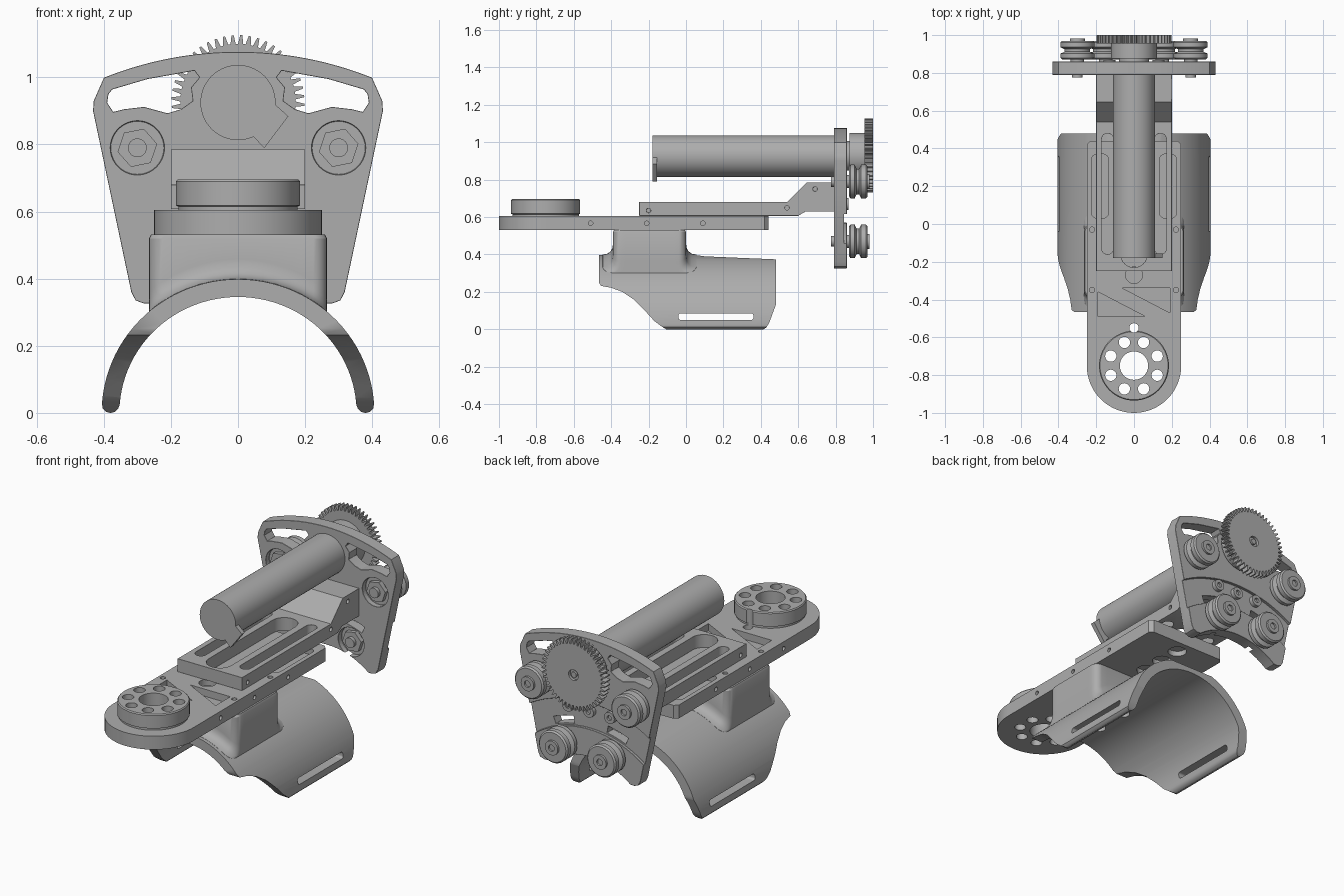
import bpy, bmesh, math
from math import sin, cos, pi, radians
from mathutils import Vector

if "Cube" in bpy.data.objects:
    bpy.data.objects.remove(bpy.data.objects["Cube"])

grey = bpy.data.materials.new("machined_grey")
grey.use_nodes = True
grey.diffuse_color = (0.42, 0.42, 0.42, 1)
grey.node_tree.nodes["Principled BSDF"].inputs["Base Color"].default_value = (0.42, 0.42, 0.42, 1)

AXES = {"x": lambda u, v, w: (w, u, v), "y": lambda u, v, w: (u, w, v), "z": lambda u, v, w: (u, v, w)}


def finish(name, bm):
    bmesh.ops.recalc_face_normals(bm, faces=bm.faces)
    me = bpy.data.meshes.new(name)
    bm.to_mesh(me)
    bm.free()
    me.materials.append(grey)
    ob = bpy.data.objects.new(name, me)
    bpy.context.collection.objects.link(ob)
    return ob


def loft(name, rings, caps=True):
    """Skin a list of closed rings of 3D points."""
    bm = bmesh.new()
    rows = [[bm.verts.new(p) for p in ring] for ring in rings]
    n = len(rows[0])
    for a, b in zip(rows, rows[1:]):
        for i in range(n):
            bm.faces.new((a[i], a[(i + 1) % n], b[(i + 1) % n], b[i]))
    if caps:
        bm.faces.new(rows[0])
    bm.faces.new(rows[-1])
    return finish(name, bm)


def prism(name, pts, lo, hi, axis="z"):
    return loft(name, [[AXES[axis](u, v, w) for u, v in pts] for w in (lo, hi)])


def circle(u, v, r, n=40, start=0.0):
    return [(u + r * cos(start + 2 * pi * i / n), v + r * sin(start + 2 * pi * i / n)) for i in range(n)]


def arc(r, a, b, n=16):
    """Arc about the origin, angles in degrees from vertical."""
    return [(r * sin(radians(a + (b - a) * i / n)), r * cos(radians(a + (b - a) * i / n))) for i in range(n + 1)]


def rounded(u0, v0, u1, v1, r, n=6):
    pts = []
    for k, (u, v) in enumerate([(u1 - r, v1 - r), (u0 + r, v1 - r), (u0 + r, v0 + r), (u1 - r, v0 + r)]):
        for i in range(n + 1):
            t = pi / 2 * (k + i / n)
            pts.append((u + r * cos(t), v + r * sin(t)))
    return pts


def lathe(name, u, v, profile, axis="y", n=40):
    return loft(name, [[AXES[axis](a, b, w) for a, b in circle(u, v, r, n)] for r, w in profile])


def select(ob):
    bpy.ops.object.select_all(action="DESELECT")
    ob.select_set(True)
    bpy.context.view_layer.objects.active = ob


def cut(ob, cutters, op="DIFFERENCE"):
    select(ob)
    for c in cutters:
        m = ob.modifiers.new("cut", "BOOLEAN")
        m.operation, m.solver, m.object = op, "EXACT", c
        bpy.ops.object.modifier_apply(modifier=m.name)
        bpy.data.objects.remove(c)


def smooth(ob, bevel=0.0, segments=2):
    select(ob)
    if bevel:
        m = ob.modifiers.new("soft_edges", "BEVEL")
        m.width, m.segments, m.limit_method, m.angle_limit = bevel, segments, "ANGLE", radians(50)
    bpy.ops.object.shade_smooth_by_angle(angle=radians(30))


def hole(u, v, r, lo, hi, axis="z", n=20):
    return prism("hole", circle(u, v, r, n), lo, hi, axis)


# Base plate with a round front end
outline = [(0.25, 0.42), (0.23, 0.44), (-0.23, 0.44), (-0.25, 0.42)]
outline += [(0.25 * cos(t), -0.75 + 0.25 * sin(t)) for t in [pi + pi * i / 32 for i in range(33)]]
base = prism("base_plate", outline, 0.53, 0.605)
cuts = [prism("p", [(-0.19, -0.36), (-0.19, -0.49), (0.06, -0.49)], 0.565, 0.7),
        prism("p", [(-0.06, -0.34), (0.19, -0.34), (0.19, -0.47)], 0.565, 0.7),
        hole(0, -0.27, 0.045, 0.57, 0.7), hole(0, -0.55, 0.025, 0.5, 0.7)]
for s in (-1, 1):
    cuts.append(prism("p", rounded(s * 0.18 - 0.045, 0.03, s * 0.18 + 0.045, 0.37, 0.03), 0.57, 0.7))
    for y in (-0.03, -0.35):
        cuts.append(hole(s * 0.222, y, 0.014, 0.5, 0.7))
    for y in (-0.51, -0.21, 0.09):
        cuts.append(hole(y, 0.567, 0.012, s * 0.25 - 0.02, s * 0.25 + 0.02, "x"))
cuts += [hole(0, y, 0.05, 0.5, 0.56) for y in (0.1, 0.23, 0.36)]


def ring_holes():
    return [hole(0, -0.75, 0.075, 0.5, 0.8, n=40)] + [
        hole(u, v, 0.03, 0.5, 0.8) for u, v in circle(0, -0.75, 0.133, 8, pi / 8)]


cut(base, cuts + ring_holes())
smooth(base)

# Pivot ring on the front end
ring = lathe("pivot_ring", 0, -0.75, [(0.178, 0.6), (0.178, 0.615), (0.185, 0.618), (0.185, 0.69), (0.18, 0.696)], "z", 56)
cut(ring, ring_holes() + [hole(0, -0.55, 0.025, 0.5, 0.8)])
smooth(ring)

# Slotted slider that steps up to the back plate
slider = prism("slider", [(-0.25, 0.607), (0.6, 0.607), (0.64, 0.63), (0.8, 0.63), (0.8, 0.785),
                          (0.645, 0.785), (0.54, 0.68), (-0.25, 0.68)], -0.2, 0.2, "x")
slots = [prism("s", rounded(x - w, y0, x + w, 0.48, w * 0.99), 0.5, 0.75)
         for x, w, y0 in ((-0.14, 0.031, -0.16), (0, 0.07, -0.23), (0.14, 0.031, -0.16))]
slots += [hole(y, z, 0.012, s * 0.2 - 0.02, s * 0.2 + 0.02, "x")
          for s in (-1, 1) for y, z in ((-0.2, 0.635), (0.54, 0.65), (0.69, 0.75))]
cut(slider, slots)
smooth(slider, 0.004, 1)

# Arm cuff: an arch trimmed to a side outline, with strap slots
A, B, T, E = 0.38, 0.372, 0.0265, radians(4)
angles = [E + (pi - 2 * E) * i / 48 for i in range(49)]
arch = [((A + T) * cos(t), (B + T) * sin(t)) for t in angles]
arch += [(-A + T * cos(t), 0.026 + T * sin(t)) for t in [pi + pi * i / 6 for i in range(1, 6)]]
arch += [((A - T) * cos(t), (B - T) * sin(t)) for t in reversed(angles)]
arch += [(A + T * cos(t), 0.026 + T * sin(t)) for t in [pi + pi * i / 6 for i in range(1, 6)]]
cuff = prism("arm_cuff", arch, -0.6, 0.6, "y")
side = [(-0.465, 0.5), (-0.465, 0.25), (-0.455, 0.232), (-0.4, 0.222), (-0.34, 0.2), (-0.28, 0.16), (-0.22, 0.1),
        (-0.17, 0.045), (-0.13, 0.015), (-0.09, -0.01), (0.4, -0.01), (0.43, 0.01), (0.445, 0.035),
        (0.48, 0.13), (0.48, 0.374), (0.36, 0.379), (0.1, 0.39), (0.02, 0.401), (-0.1, 0.5)]
cut(cuff, [prism("trim", side, -0.5, 0.5, "x")], "INTERSECT")
strap = [prism("s", rounded(-0.04, 0.05, 0.36, 0.085, 0.012), s * 0.37 - 0.09, s * 0.37 + 0.09, "x") for s in (-1, 1)]
cut(cuff, strap + [hole(0, y, 0.035, 0.2, 0.375) for y in (-0.09, -0.29)])
smooth(cuff)

# Neck block that flares onto the cuff
foot = []
for i in range(4):
    c = rounded(-0.265, -0.39, 0.265, 0.0, 0.04)
    k = i * 7
    for j in range(7):
        foot.append(c[k + j])
    (u0, v0), (u1, v1) = c[k + 6], c[(k + 7) % 28]
    foot += [(u0 + (u1 - u0) * j / 12, v0 + (v1 - v0) * j / 12) for j in range(1, 12)]


def arch_z(x):
    return (B + T) * math.sqrt(1 - (x / (A + T)) ** 2)


levels = [(0.06, -0.015), (0.055, 0.001), (0.03, 0.006), (0.014, 0.018), (0.004, 0.035), (0.0, 0.06)]
rows = [[(x, -0.195 + (y + 0.195) * (1 + d / 0.195), arch_z(x) + h) for x, y in foot] for d, h in levels]
rows += [[(x, y, 0.52) for x, y in foot], [(x * 0.98, -0.195 + (y + 0.195) * 0.97, 0.531) for x, y in foot]]
smooth(loft("neck_block", rows, caps=False))

# Motor tube with its corner tab
smooth(lathe("motor_tube", 0, 0.925, [(0.112, -0.18), (0.112, 0.82)], n=56))
prism("motor_tab", [(0.0, 0.925), (0.11, 0.92), (0.15, 0.884), (0.078, 0.789), (0.04, 0.83)], -0.18, -0.155, "y")

# Back plate with arched top and bottom
right = arc(1.076, 0, 21.8) + [(0.43, 0.93), (0.432, 0.9), (0.318, 0.36), (0.305, 0.335), (0.28, 0.326)]
right += arc(0.415, 38, 0, 14)
plate = prism("back_plate", right + [(-x, z) for x, z in reversed(right[1:-1])], 0.79, 0.86, "y")
window = [(0.13, 1.02), (0.27, 0.995), (0.375, 0.964), (0.386, 0.95), (0.39, 0.925), (0.372, 0.897), (0.34, 0.905),
          (0.28, 0.912), (0.21, 0.893), (0.17, 0.905), (0.135, 0.93), (0.14, 0.97), (0.115, 1.0)]
cuts = [prism("band", arc(0.72, -40, 40, 24) + arc(0.57, 40, -40, 24), 0.845, 0.9, "y")]
for s in (-1, 1):
    cuts.append(prism("w", [(s * x, z) for x, z in window], 0.7, 0.9, "y"))
    cuts.append(prism("w", arc(0.62, s * 10, s * 22, 6) + arc(0.58, s * 22, s * 10, 6), 0.7, 0.9, "y"))
    for x, z in ((0.3, 0.79), (0.15, 0.47)):
        cuts.append(hole(s * x, z, 0.08, 0.7, 0.82, "y", 40))
cut(plate, cuts)
smooth(plate, 0.004, 1)

# Grooved guide rollers with hex nuts in front
profile = [(0.035, 0.82), (0.035, 0.872), (0.08, 0.872), (0.09, 0.88), (0.09, 0.902), (0.068, 0.912), (0.068, 0.926),
           (0.09, 0.936), (0.09, 0.962), (0.082, 0.97), (0.04, 0.97), (0.04, 0.982), (0.018, 0.982), (0.018, 0.972)]
for s, label in ((1, "left"), (-1, "right")):
    for x, z, row in ((0.3, 0.79, "upper"), (0.15, 0.47, "lower")):
        smooth(lathe(f"{row}_{label}_roller", s * x, z, profile))
        prism(f"{row}_{label}_nut", circle(s * x, z, 0.06, 6, 0.2), 0.795, 0.83, "y")
        smooth(lathe(f"{row}_{label}_bolt", s * x, z, [(0.028, 0.776), (0.028, 0.82)], n=24))
for x in (-0.13, 0, 0.13):
    smooth(lathe("mounting_bolt", x, 0.67, [(0.032, 0.82), (0.032, 0.868), (0.014, 0.868), (0.014, 0.855)], n=24))

# Drive gear and hub
teeth = 48
rim = []
for i in range(teeth):
    for f, r in ((0, 0.172), (0.3, 0.172), (0.5, 0.198), (0.75, 0.198)):
        t = pi / 2 + 2 * pi * (i + f) / teeth
        rim.append((r * cos(t), 0.928 + r * sin(t)))
gear = prism("drive_gear", rim, 0.955, 1.0, "y")
cut(gear, [hole(0, 0.928, 0.03, 0.985, 1.1, "y", 24)])
lathe("gear_pin", 0, 0.928, [(0.016, 0.96), (0.016, 0.998)], n=20)
smooth(lathe("gear_hub", 0, 0.928, [(0.08, 0.85), (0.08, 0.875), (0.122, 0.875), (0.122, 0.96)], n=48))
